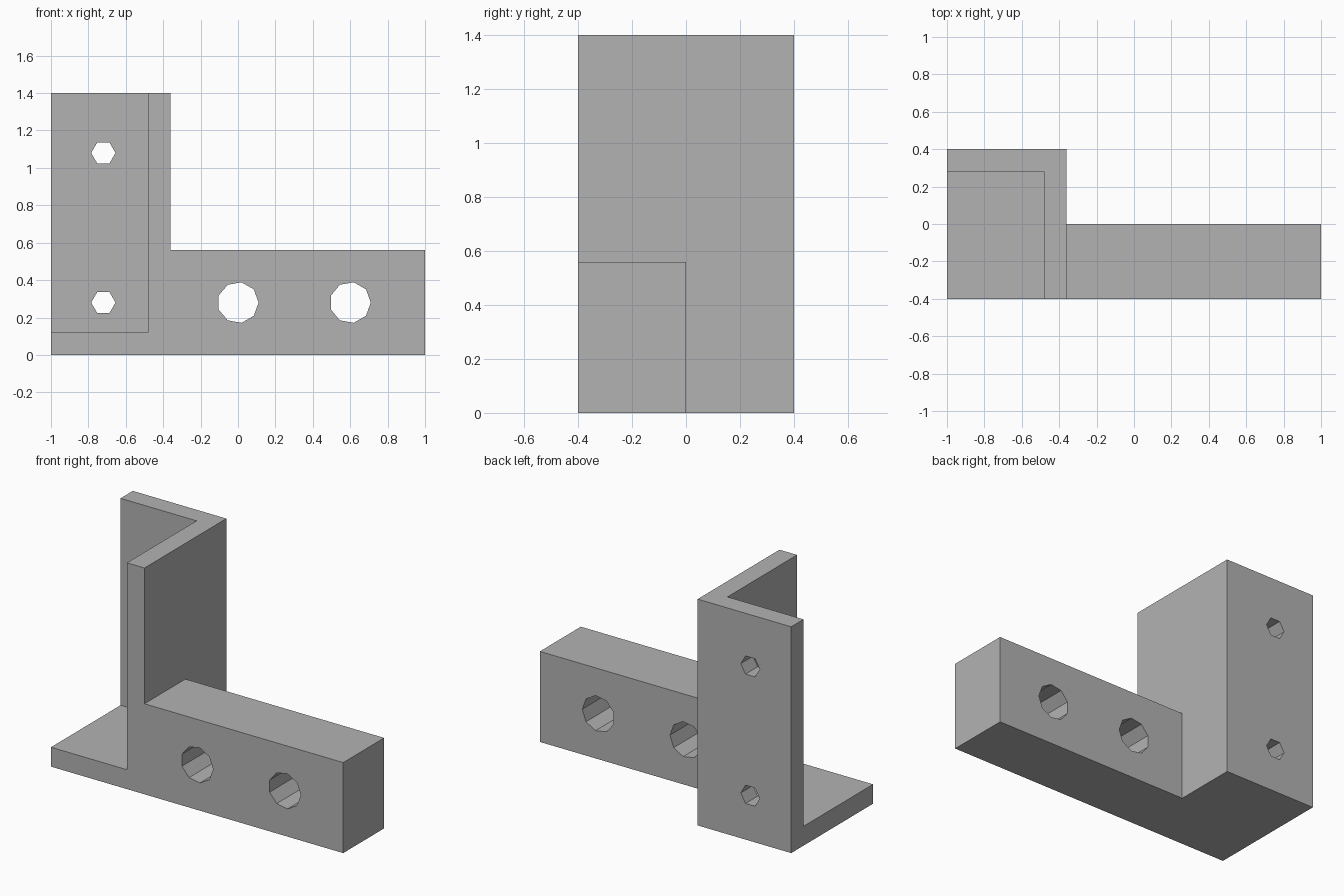
import bpy
import math

cube = bpy.data.objects.get("Cube")
if cube:
    bpy.data.objects.remove(cube, do_unlink=True)

grey = bpy.data.materials.new("plain grey")
grey.use_nodes = True
colour = (0.45, 0.45, 0.45, 1)
grey.diffuse_color = colour
grey.node_tree.nodes["Principled BSDF"].inputs["Base Color"].default_value = colour


def box(name, low, high):
    """Box between two opposite corners."""
    verts = [(x, y, z) for x in (low[0], high[0])
             for y in (low[1], high[1]) for z in (low[2], high[2])]
    faces = [(0, 1, 3, 2), (4, 6, 7, 5), (0, 4, 5, 1),
             (2, 3, 7, 6), (0, 2, 6, 4), (1, 5, 7, 3)]
    mesh = bpy.data.meshes.new(name)
    mesh.from_pydata(verts, [], faces)
    mesh.materials.append(grey)
    obj = bpy.data.objects.new(name, mesh)
    bpy.context.collection.objects.link(obj)
    return obj


def hole(name, x, z, radius, sides):
    """Prism along y with one corner pointing to +x."""
    bpy.ops.mesh.primitive_cylinder_add(
        vertices=sides, radius=radius, depth=2, location=(x, 0, z),
        rotation=(math.pi / 2, 0, 0))
    obj = bpy.context.object
    obj.name = name
    # The primitive starts at local +y; turn that corner to +x
    for v in obj.data.vertices:
        v.co.x, v.co.y = v.co.y, -v.co.x
    obj.data.materials.append(grey)
    return obj


def combine(target, tool, operation):
    """Apply a boolean and discard the tool."""
    tool.hide_render = True
    mod = target.modifiers.new(tool.name, 'BOOLEAN')
    mod.operation = operation
    mod.solver = 'EXACT'
    mod.object = tool
    bpy.context.view_layer.objects.active = target
    bpy.ops.object.modifier_apply(modifier=mod.name)
    bpy.data.objects.remove(tool, do_unlink=True)


# Corner block hollowed to a floor, a back wall and a side wall
bracket = box("bracket", (-1, -0.4, 0), (-0.36, 0.4, 1.4))
combine(bracket, box("pocket", (-1.5, -0.9, 0.12), (-0.48, 0.28, 1.9)), 'DIFFERENCE')

# Solid arm, flush with the front and bottom of the corner
combine(bracket, box("arm", (-0.42, -0.4, 0), (1, 0, 0.56)), 'UNION')

# Mounting holes through the arm
for x in (0, 0.6):
    combine(bracket, hole("arm_hole", x, 0.28, 0.11, 9), 'DIFFERENCE')

# Screw holes through the back wall
for z in (0.28, 1.08):
    combine(bracket, hole("wall_hole", -0.72, z, 0.065, 6), 'DIFFERENCE')
